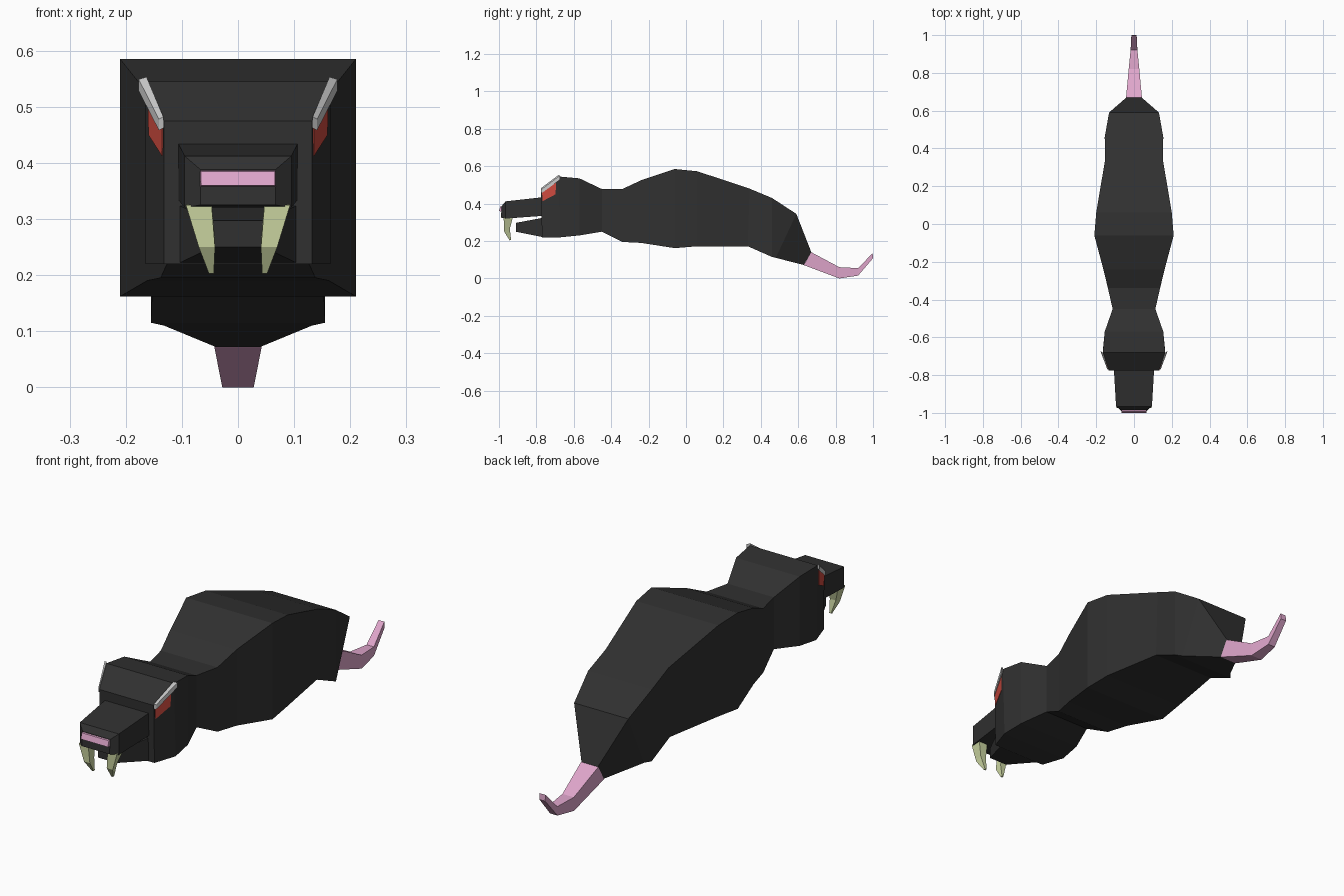
import bpy, bmesh

def mat(name, rgb):
    m = bpy.data.materials.new(name)
    m.diffuse_color = (*rgb, 1)
    return m

FUR = mat("fur", (0.03, 0.03, 0.03))
PINK = mat("pink", (0.74, 0.38, 0.6))
IVORY = mat("ivory", (0.6, 0.67, 0.36))
RED = mat("red", (0.62, 0.07, 0.05))

def loft(name, rings, material=None):
    """Skin a closed solid through rings with equal numbers of points."""
    bm = bmesh.new()
    loops = [[bm.verts.new(p) for p in r] for r in rings]
    n = len(loops[0])
    for a, b in zip(loops, loops[1:]):
        for i in range(n):
            j = (i + 1) % n
            bm.faces.new((a[i], a[j], b[j], b[i]))
    bm.faces.new(loops[0])
    bm.faces.new(loops[-1])
    bmesh.ops.recalc_face_normals(bm, faces=bm.faces)
    me = bpy.data.meshes.new(name)
    bm.to_mesh(me)
    bm.free()
    ob = bpy.data.objects.new(name, me)
    bpy.context.collection.objects.link(ob)
    if material:
        me.materials.append(material)
    return ob

def boxes(sections):
    """Rectangular rings from (half width, bottom y, bottom z, top y, top z)."""
    return [[(-w, yb, zb), (w, yb, zb), (w, yt, zt), (-w, yt, zt)]
            for w, yb, zb, yt, zt in sections]

def pair(name, rings, material=None):
    """Build a part on +x and its mirror image on -x."""
    for side, s in (("left", 1), ("right", -1)):
        loft(f"{name}_{side}", [[(s * x, y, z) for x, y, z in r] for r in rings], material)

# head and body
loft("body", boxes([
    (0.132, -0.77, 0.22, -0.775, 0.475),
    (0.165, -0.67, 0.22, -0.68, 0.545),
    (0.155, -0.57, 0.23, -0.57, 0.535),
    (0.113, -0.45, 0.25, -0.45, 0.478),
    (0.138, -0.34, 0.195, -0.34, 0.478),
    (0.162, -0.24, 0.19, -0.24, 0.525),
    (0.21, -0.06, 0.162, -0.06, 0.585),
    (0.2, 0.06, 0.172, 0.06, 0.573),
    (0.153, 0.33, 0.172, 0.34, 0.48),
    (0.155, 0.46, 0.115, 0.46, 0.43),
    (0.132, 0.48, 0.11, 0.59, 0.345),
    (0.04, 0.63, 0.072, 0.67, 0.14)]), FUR)

# snout and lower jaw
loft("snout", boxes([
    (0.107, -0.76, 0.335, -0.76, 0.435),
    (0.095, -0.965, 0.32, -0.965, 0.412),
    (0.067, -0.99, 0.325, -0.985, 0.388)]), FUR)
loft("lower_jaw", boxes([
    (0.108, -0.76, 0.22, -0.76, 0.325),
    (0.045, -0.91, 0.25, -0.91, 0.297)]), FUR)

# nose
loft("nose", boxes([
    (0.068, -0.98, 0.357, -0.98, 0.387),
    (0.066, -1.0, 0.36, -0.993, 0.385)]), PINK)

# tail
loft("tail", boxes([
    (0.042, 0.63, 0.071, 0.67, 0.14),
    (0.028, 0.82, 0.0, 0.82, 0.06),
    (0.018, 0.92, 0.015, 0.92, 0.055),
    (0.014, 1.0, 0.108, 0.998, 0.135)]), PINK)

# fangs
pair("fang", [
    [(0.047, -0.975, 0.325), (0.093, -0.975, 0.325), (0.093, -0.925, 0.33), (0.047, -0.925, 0.33)],
    [(0.041, -0.972, 0.25), (0.07, -0.972, 0.25), (0.07, -0.942, 0.265), (0.041, -0.942, 0.265)],
    [(0.043, -0.943, 0.203), (0.052, -0.943, 0.203), (0.052, -0.935, 0.206), (0.043, -0.935, 0.206)]], IVORY)

# eyes, set into the tapering sides of the face
eye = [(-0.77, 0.475), (-0.695, 0.52), (-0.697, 0.45), (-0.767, 0.413)]
pair("eye", [[(0.132 + (y + 0.77) * 0.34 + d, y, z) for y, z in eye]
             for d in (-0.01, 0.003)], RED)

# brows
pair("brow", [
    [(0.133, -0.776, 0.462), (0.141, -0.768, 0.458), (0.141, -0.77, 0.478), (0.133, -0.776, 0.482)],
    [(0.163, -0.682, 0.532), (0.177, -0.674, 0.528), (0.177, -0.675, 0.549), (0.163, -0.682, 0.553)]])
